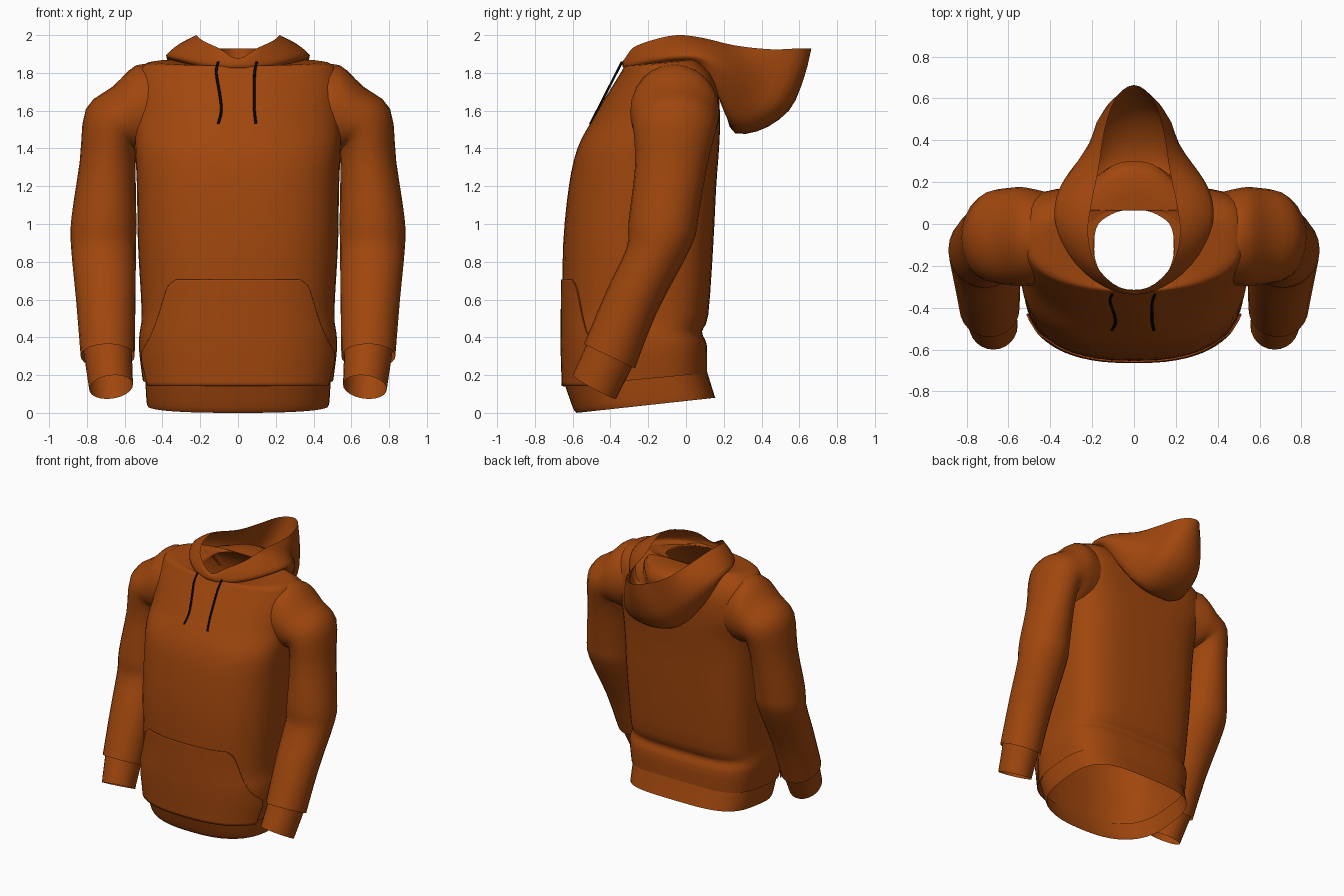
import bpy, bmesh, math
from mathutils import Vector


def material(name, rgb):
    m = bpy.data.materials.new(name)
    m.diffuse_color = (*rgb, 1)
    return m


RUST = material("rust_orange", (0.35, 0.062, 0.004))
BLACK = material("black", (0.002, 0.002, 0.002))


def spline(pts, n, closed=False):
    """Catmull-Rom curve through the points."""
    pts = [Vector(p) for p in pts]
    k = len(pts)
    get = (lambda i: pts[i % k]) if closed else (lambda i: pts[max(0, min(k - 1, i))])
    out = []
    for i in range(k if closed else k - 1):
        a, b, c, d = (get(i + j) for j in (-1, 0, 1, 2))
        for s in range(n):
            t = s / n
            out.append(0.5 * (2 * b + (c - a) * t + (2 * a - 5 * b + 4 * c - d) * t * t
                              + (3 * b - a - 3 * c + d) * t ** 3))
    if not closed:
        out.append(pts[-1])
    return out


def loft(name, loops, mat=RUST, sub=3, closed=True, mirror=False, angle=50):
    """Skin a row of equal-length loops, smoothed along their length."""
    cols = [spline(col, sub) for col in zip(*loops)]
    bm = bmesh.new()
    grid = [[bm.verts.new(p) for p in col] for col in cols]
    n = len(grid)
    for i in range(n if closed else n - 1):
        a, b = grid[i], grid[(i + 1) % n]
        for j in range(len(a) - 1):
            bm.faces.new((a[j], b[j], b[j + 1], a[j + 1]))
    bmesh.ops.recalc_face_normals(bm, faces=bm.faces)
    me = bpy.data.meshes.new(name)
    bm.to_mesh(me)
    bm.free()
    ob = bpy.data.objects.new(name, me)
    bpy.context.collection.objects.link(ob)
    me.materials.append(mat)
    bpy.ops.object.select_all(action='DESELECT')
    ob.select_set(True)
    bpy.context.view_layer.objects.active = ob
    bpy.ops.object.shade_smooth_by_angle(angle=math.radians(angle))
    if mirror:
        ob.modifiers.new("mirror", 'MIRROR')
    return ob


def body_ring(zf, zb, w, yf, yb, n=44):
    """Rounded front, flatter back; height may slope front to back."""
    mid, d, ring = (yf + yb) / 2, (yb - yf) / 2, []
    for i in range(n):
        a = 2 * math.pi * i / n
        c, s = math.cos(a), math.sin(a)
        front = 2.5 if zf < 1.5 else 2.1
        back = 3.6 if zf < 1.5 or zf > 1.81 else 4.5
        e = 2 / (front if s < 0 else back)
        x = w * math.copysign(abs(c) ** e, c)
        y = mid + d * math.copysign(abs(s) ** e, s)
        ring.append((x, y, zf + (zb - zf) * (y - yf) / (yb - yf)))
    return ring


# torso: front z, back z, half width, front y, back y
BODY = [(.14, .21, .505, -.65, .112), (.33, .36, .525, -.656, .11),
        (.43, .43, .52, -.657, .085), (.55, .52, .51, -.655, .118),
        (.90, .90, .53, -.65, .145), (1.2, 1.2, .535, -.62, .16),
        (1.4, 1.4, .545, -.575, .175), (1.55, 1.55, .55, -.497, .18),
        (1.7, 1.7, .55, -.408, .17), (1.79, 1.8, .53, -.352, .13),
        (1.835, 1.865, .48, -.325, .07), (1.835, 1.875, .33, -.315, .07),
        (1.82, 1.87, .19, -.315, .07)]
loft("torso", [body_ring(*r) for r in BODY])

# hem band
loft("hem_band", [body_ring(*r) for r in [(0, .08, .48, -.58, .155), (.03, .11, .485, -.60, .145),
                                          (.16, .23, .492, -.645, .108)]])


# front pocket, following the torso front
def front_y(x, z):
    for a, b in zip(BODY, BODY[1:]):
        if z <= b[0]:
            break
    t = (z - a[0]) / (b[0] - a[0])
    w, yf, yb = (a[i] + (b[i] - a[i]) * t for i in (2, 3, 4))
    mid = (yf + yb) / 2
    return mid + (yf - mid) * max(0, 1 - (abs(x) / (w + .01)) ** 2.5) ** .4


rows = []
for z, hw in [(.142, .475), (.22, .495), (.31, .51), (.40, .465), (.50, .425),
              (.60, .395), (.67, .37), (.705, .33)]:
    xs = [hw * math.sin(math.pi / 2 * (i / 14 - 1)) for i in range(29)]
    rows.append([(x, front_y(x, z) - .004, z) for x in xs])
pocket = loft("front_pocket", rows, closed=False)
sol = pocket.modifiers.new("thickness", 'SOLIDIFY')
sol.thickness, sol.offset = .008, 0


# sleeves and cuffs: centre, outward half-axis (x, z), depth half-axis (y, z)
def arm_ring(cx, cy, cz, ax, az, by, bz, n=24):
    return [(cx + ax * math.cos(a), cy + by * math.sin(a),
             cz + az * math.cos(a) + bz * math.sin(a))
            for a in (2 * math.pi * i / n for i in range(n))]


SLEEVE = [(.39, -.07, 1.605, .03, .235, .215, 0), (.52, -.06, 1.60, .02, .24, .235, 0),
          (.60, -.06, 1.555, .06, .175, .232, 0),
          (.672, -.06, 1.495, .133, .115, .218, 0), (.69, -.08, 1.30, .148, .03, .19, 0),
          (.71, -.12, 1.02, .172, .01, .185, .01), (.712, -.142, .88, .172, 0, .172, .005),
          (.70, -.285, .595, .157, 0, .13, -.065), (.69, -.405, .30, .143, 0, .135, -.065)]
loft("sleeves", [arm_ring(*r) for r in SLEEVE], mirror=True)
loft("cuffs", [arm_ring(*r) for r in [(.69, -.395, .325, .128, 0, .122, -.06),
                                      (.672, -.485, .137, .116, -.012, .115, -.062)]], mirror=True)


# hood lying back: half loops from front to back, from neck seam to rim
def hood_loop(half):
    full = half + [(-x, y, z) for x, y, z in half[-2:0:-1]]
    return spline(full, 3, closed=True)


seam = [(0, -.315, 1.825), (.09, -.295, 1.83), (.155, -.24, 1.84), (.19, -.15, 1.85), (.19, -.07, 1.86),
        (.17, 0, 1.865), (.11, .045, 1.87), (.05, .065, 1.87), (0, .07, 1.87)]
fold = [(0, -.320, 1.825), (.10, -.29, 1.83), (.19, -.215, 1.845), (.26, -.11, 1.86), (.27, -.01, 1.865),
        (.25, .11, 1.855), (.17, .22, 1.845), (.09, .285, 1.84), (0, .30, 1.84)]
inner = [(0, -.325, 1.825), (.11, -.29, 1.828), (.215, -.21, 1.84), (.30, -.08, 1.855), (.31, .02, 1.845),
         (.28, .13, 1.77), (.20, .195, 1.62), (.11, .225, 1.535), (0, .23, 1.515)]
base = [(0, -.333, 1.828), (.12, -.30, 1.825), (.245, -.205, 1.845), (.335, -.06, 1.865), (.345, .06, 1.85),
        (.315, .15, 1.73), (.225, .25, 1.57), (.13, .34, 1.50), (0, .375, 1.49)]
side = [(0, -.338, 1.845), (.14, -.30, 1.85), (.275, -.195, 1.875), (.365, -.04, 1.895), (.378, .09, 1.885),
        (.335, .21, 1.82), (.225, .36, 1.68), (.16, .49, 1.61), (0, .545, 1.60)]
rise = [(0, -.332, 1.865), (.12, -.295, 1.895), (.24, -.185, 1.93), (.30, -.04, 1.955), (.295, .10, 1.95),
        (.25, .25, 1.90), (.185, .42, 1.81), (.125, .57, 1.77), (0, .625, 1.775)]
rim = [(0, -.318, 1.875), (.10, -.285, 1.93), (.185, -.19, 1.97), (.22, -.05, 2.0), (.205, .09, 1.985),
       (.17, .26, 1.945), (.14, .45, 1.925), (.085, .605, 1.93), (0, .664, 1.93)]
loft("hood", [hood_loop(h) for h in (seam, fold, inner, base, side, rise, rim)], angle=70)

# drawstrings
for name, xz in (("drawstring_left", [(-.105, 1.86), (-.115, 1.8), (-.097, 1.69), (-.088, 1.6), (-.105, 1.53)]),
                 ("drawstring_right", [(.1, 1.86), (.088, 1.8), (.086, 1.69), (.087, 1.6), (.095, 1.53)])):
    rings = [[(x + .007 * math.cos(a), -.338 - (1.86 - z) * .51 + .007 * math.sin(a), z)
              for a in (math.pi * i / 4 for i in range(8))] for x, z in xz]
    loft(name, rings, BLACK)
